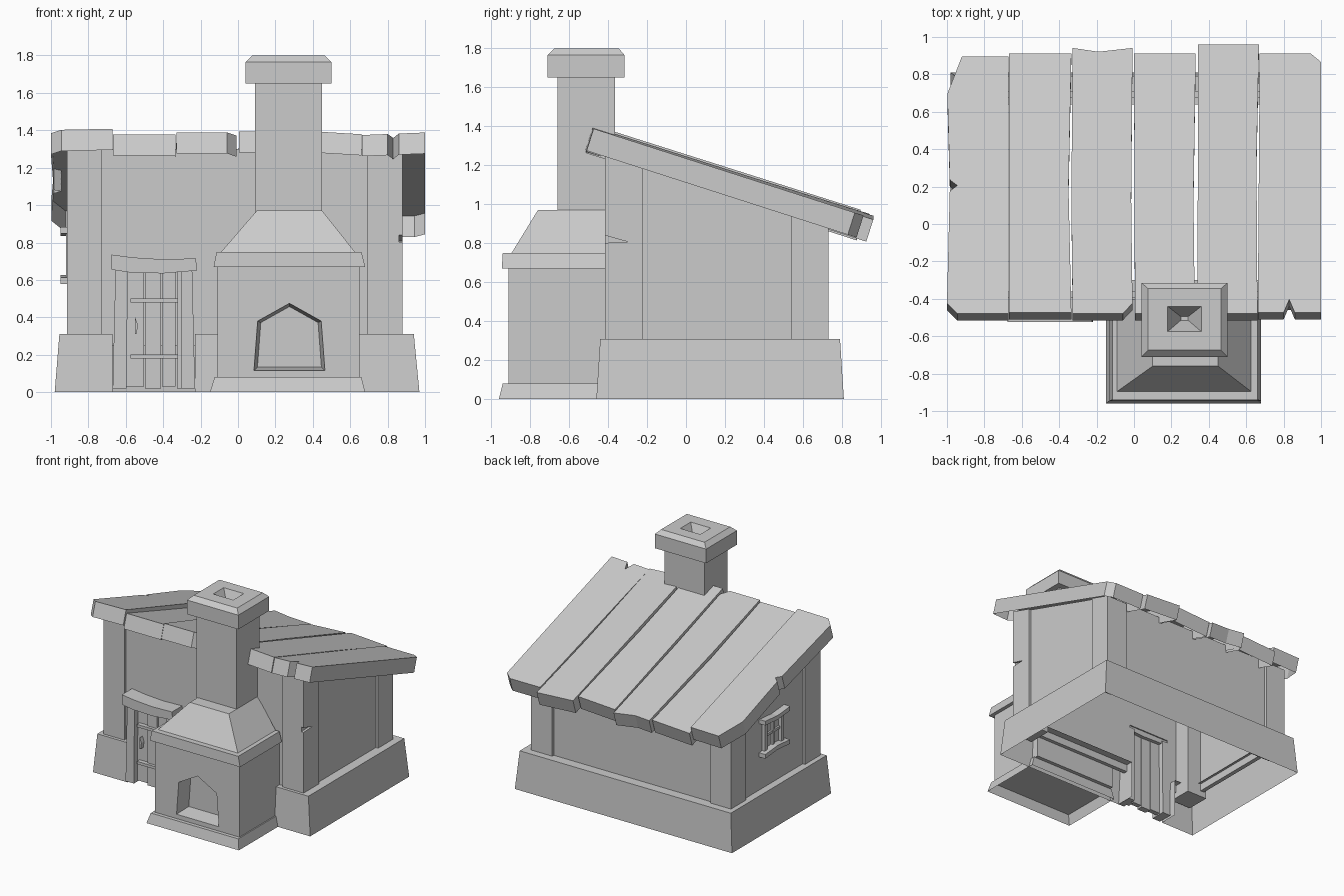
import bpy, bmesh
from mathutils import Vector


def loft(name, rings, bottom=True, top=True):
    """Join rings of (x, y, z) points into one flat-shaded mesh."""
    bm = bmesh.new()
    vs = [[bm.verts.new(p) for p in r] for r in rings]
    n = len(rings[0])
    for a, b in zip(vs, vs[1:]):
        for i in range(n):
            j = (i + 1) % n
            bm.faces.new((a[i], a[j], b[j], b[i]))
    if bottom:
        bm.faces.new(vs[0][::-1])
    if top:
        bm.faces.new(vs[-1])
    bmesh.ops.recalc_face_normals(bm, faces=bm.faces)
    me = bpy.data.meshes.new(name)
    bm.to_mesh(me)
    bm.free()
    ob = bpy.data.objects.new(name, me)
    bpy.context.collection.objects.link(ob)
    return ob


def prism(name, pts, axis, a, b):
    """Extrude a 2D outline along an axis from a to b."""
    put = {'x': lambda p, t: (t, p[0], p[1]),
           'y': lambda p, t: (p[0], t, p[1]),
           'z': lambda p, t: (p[0], p[1], t)}[axis]
    return loft(name, [[put(p, t) for p in pts] for t in (a, b)])


def rect(x0, x1, y0, y1, z):
    return [(x0, y0, z), (x1, y0, z), (x1, y1, z), (x0, y1, z)]


def box(name, x0, x1, y0, y1, z0, z1):
    return loft(name, [rect(x0, x1, y0, y1, z0), rect(x0, x1, y0, y1, z1)])


def cut(ob, cutter):
    cutter.hide_render = True
    cutter.display_type = 'WIRE'
    cutter.hide_set(True)
    m = ob.modifiers.new("cut", 'BOOLEAN')
    m.operation = 'DIFFERENCE'
    m.solver = 'EXACT'
    m.object = cutter


def roof_z(y):
    return 1.28 - 0.317 * (y + 0.52)


# Foundation: tapered shell with a top ledge, open below and at the door
low = [(-0.23, -0.46), (0.97, -0.46), (0.97, 0.81), (-0.98, 0.81), (-0.98, -0.46), (-0.67, -0.46)]
high = [(-0.23, -0.44), (0.94, -0.44), (0.94, 0.79), (-0.955, 0.79), (-0.955, -0.44), (-0.67, -0.44)]
inner = [(-0.23, -0.30), (0.80, -0.30), (0.80, 0.64), (-0.84, 0.64), (-0.84, -0.30), (-0.67, -0.30)]
bm = bmesh.new()
rows = [[bm.verts.new((x, y, z)) for x, y in r] for r, z in ((low, 0), (high, 0.31), (inner, 0.31))]
for a, b in zip(rows, rows[1:]):
    for i in range(5):
        bm.faces.new((a[i], a[i + 1], b[i + 1], b[i]))
for i, x in ((0, -0.23), (5, -0.67)):
    foot = bm.verts.new((x, -0.30, 0))
    bm.faces.new((rows[0][i], rows[1][i], rows[2][i], foot))
bmesh.ops.recalc_face_normals(bm, faces=bm.faces)
mesh = bpy.data.meshes.new("foundation")
bm.to_mesh(mesh)
bm.free()
bpy.context.collection.objects.link(bpy.data.objects.new("foundation", mesh))

# Corner posts with slanted tops
posts = {}
for side, x0, x1 in (("left", -0.915, -0.73), ("right", 0.69, 0.88)):
    for end, y0, y1 in (("front", -0.415, -0.22), ("back", 0.54, 0.73)):
        posts[side + end] = prism(f"{side}_{end}_post",
                                  [(y0, 0.2), (y1, 0.2), (y1, roof_z(y1) + 0.05), (y0, roof_z(y0) + 0.05)],
                                  'x', x0, x1)
cut(posts["rightfront"], prism("post_chip_cutter", [(-0.45, 0.85), (-0.45, 0.80), (-0.30, 0.808)], 'x', 0.86, 0.95))

# Wall panels
side_pts = [(-0.3, 0.25), (0.62, 0.25), (0.62, roof_z(0.62) + 0.05), (-0.3, roof_z(-0.3) + 0.05)]
prism("left_wall", side_pts, 'x', -0.895, -0.86)
prism("right_wall", side_pts, 'x', 0.825, 0.86)
box("back_wall", -0.80, 0.75, 0.675, 0.71, 0.25, roof_z(0.71) + 0.06)
prism("front_wall", [(-0.8, 0.25), (-0.64, 0.25), (-0.64, 0.68), (-0.26, 0.68), (-0.26, 0.25),
                     (0.75, 0.25), (0.75, 1.30), (-0.8, 1.30)], 'y', -0.395, -0.36)

# Roof planks, open below: underside outline, height offset, sideways tilt, twist
planks = [
    ([(-1, -0.46), (-0.945, -0.515), (-0.67, -0.515), (-0.67, 0.86), (-0.92, 0.86), (-0.998, 0.66),
      (-0.985, 0.20), (-0.945, 0.17), (-0.985, 0.14)], 0.012, 0.02, 0.0),
    ([(-0.668, -0.51), (-0.335, -0.51), (-0.35, 0.15), (-0.335, 0.875), (-0.668, 0.875)], -0.012, 0.0, 0.04),
    ([(-0.328, -0.515), (-0.06, -0.515), (-0.008, -0.46), (-0.015, 0.1), (-0.008, 0.905), (-0.19, 0.885),
      (-0.328, 0.905), (-0.335, 0.1)], -0.002, 0.0, -0.05),
    ([(0.005, -0.515), (0.325, -0.515), (0.318, 0.1), (0.33, 0.875), (0.0, 0.875)], 0.002, 0.0, 0.04),
    ([(0.340, -0.515), (0.66, -0.515), (0.655, 0.3), (0.668, 0.925), (0.342, 0.925)], -0.005, -0.06, 0.0),
    ([(0.662, -0.51), (0.80, -0.51), (0.83, -0.44), (0.86, -0.51), (1, -0.51), (1, 0.83),
      (0.945, 0.875), (0.672, 0.875)], -0.008, 0.04, -0.03),
]
for i, (pts, dz, tilt, twist) in enumerate(planks):
    xc = sum(p[0] for p in pts) / len(pts)
    under = [Vector((x, y, roof_z(y) + dz + (x - xc) * (tilt + twist * (y + 0.5)))) for x, y in pts]
    up = Vector((0, 0.036, 0.113))
    loft(f"roof_plank_{i + 1}", [under, [p + up for p in under]], bottom=False)

# Hearth: skirt, body with pentagonal recess, ledge and hood
loft("hearth_skirt", [rect(-0.15, 0.68, -0.96, -0.42, 0), rect(-0.125, 0.66, -0.94, -0.42, 0.08)],
     bottom=False)
body = box("hearth_body", -0.11, 0.65, -0.91, -0.39, 0.078, 0.68)
fire = [(0.085, 0.115), (0.465, 0.115), (0.445, 0.38), (0.275, 0.475), (0.105, 0.38)]
mouth = [(0.275 + (x - 0.275) * 0.9, 0.3 + (z - 0.3) * 0.9) for x, z in fire]
cut(body, loft("hearth_mouth_cutter", [[(x, -0.911, z) for x, z in fire], [(x, -0.78, z) for x, z in mouth]]))
loft("hearth_ledge", [rect(-0.13, 0.68, -0.945, -0.41, 0.67), rect(-0.115, 0.66, -0.94, -0.41, 0.75)])
loft("hearth_hood", [rect(-0.09, 0.625, -0.895, -0.41, 0.75), rect(0.10, 0.45, -0.76, -0.39, 0.97)])

# Chimney stack and cap with a funnel-shaped flue
box("chimney_stack", 0.09, 0.45, -0.66, -0.365, 0.95, 1.66)
loft("chimney_cap", [rect(0.04, 0.50, -0.71, -0.315, 1.65), rect(0.04, 0.50, -0.71, -0.315, 1.765),
                     rect(0.075, 0.465, -0.675, -0.345, 1.80), rect(0.18, 0.36, -0.575, -0.44, 1.80),
                     rect(0.25, 0.29, -0.515, -0.495, 1.68)])

# Door frame with bowed lintel
for name, a, b, c, d in (("left", -0.67, -0.595, -0.655, -0.59), ("right", -0.305, -0.23, -0.305, -0.245)):
    prism(f"door_{name}_jamb", [(a, 0.02), (b, 0.02), (d, 0.66), (c, 0.66)], 'y', -0.485, -0.36)
prism("door_lintel", [(-0.675, 0.655), (-0.58, 0.64), (-0.40, 0.635), (-0.22, 0.65), (-0.225, 0.715),
                      (-0.40, 0.71), (-0.56, 0.72), (-0.675, 0.735)], 'y', -0.525, -0.37)

# Door planks, cross bars and handle
for i, (x0, x1) in enumerate([(-0.60, -0.503), (-0.497, -0.413), (-0.407, -0.333), (-0.327, -0.25)]):
    y = -0.44 - 0.012 * (i % 2)
    box(f"door_plank_{i + 1}", x0, x1, y, -0.40, 0.03 - 0.01 * (i % 2), 0.65)
for z in (0.18, 0.48):
    box("door_bar", -0.575, -0.32, -0.475, -0.43, z, z + 0.022)
prism("door_handle", [(-0.55, 0.40), (-0.535, 0.36), (-0.542, 0.31), (-0.55, 0.31)], 'y', -0.475, -0.43)

# Window on the left wall: bowed rails, stiles, crossed bars
for name, z, s in (("sill", 0.595, 1), ("head", 0.865, -1)):
    prism(f"window_{name}", [(0.02, z - 0.016), (0.18, z - 0.016 + 0.014 * s), (0.34, z - 0.016),
                             (0.34, z + 0.018), (0.18, z + 0.018 + 0.014 * s), (0.02, z + 0.018)],
          'x', -0.95, -0.88)
for y in (0.06, 0.27):
    box("window_stile", -0.92, -0.88, y, y + 0.032, 0.60, 0.86)
box("window_upright_bar", -0.912, -0.88, 0.17, 0.19, 0.60, 0.85)
box("window_cross_bar", -0.91, -0.88, 0.08, 0.28, 0.72, 0.74)
